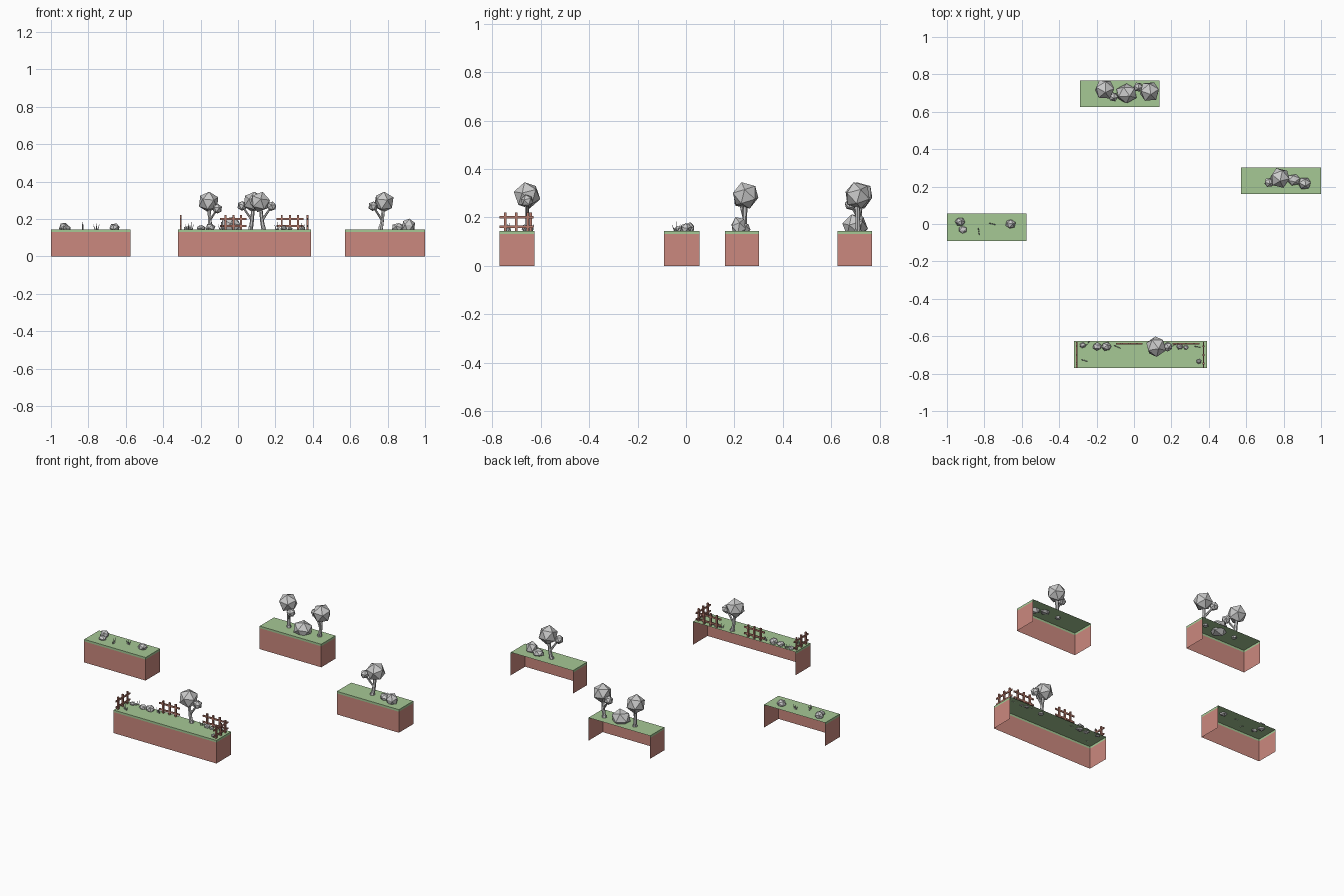
import bpy, bmesh, math, random
from mathutils import Vector, Matrix

if "Cube" in bpy.data.objects:
    bpy.data.objects.remove(bpy.data.objects["Cube"])

random.seed(4)
TOP = 0.144      # height of the grass surface
BAND = 0.131     # lower edge of the grass strip


def material(name, rgb):
    m = bpy.data.materials.new(name)
    m.diffuse_color = (*rgb, 1)
    m.use_nodes = True
    m.node_tree.nodes["Principled BSDF"].inputs["Base Color"].default_value = m.diffuse_color
    return m


SOIL = material("soil", (0.60, 0.25, 0.21))
GRASS = material("grass", (0.38, 0.58, 0.30))
WOOD = material("fence_wood", (0.48, 0.20, 0.15))


def finish(bm, name, mat=None):
    me = bpy.data.meshes.new(name)
    bm.to_mesh(me)
    bm.free()
    if mat:
        me.materials.append(mat)
    ob = bpy.data.objects.new(name, me)
    bpy.context.collection.objects.link(ob)
    return ob


def limb(bm, a, b, r1, r2, sides=6):
    """Tapered cylinder from a to b."""
    a, b = Vector(a), Vector(b)
    d = b - a
    mat = Matrix.Translation((a + b) / 2) @ d.to_track_quat('Z', 'Y').to_matrix().to_4x4()
    bmesh.ops.create_cone(bm, cap_ends=True, segments=sides, radius1=r1,
                          radius2=r2, depth=d.length, matrix=mat)


def box(bm, centre, size):
    bmesh.ops.create_cube(bm, size=1, matrix=Matrix.Translation(centre) @ Matrix.Diagonal((*size, 1)))


def ball(bm, centre, radii, turn=(0, 0, 0)):
    rot = Matrix.Rotation(turn[2], 4, 'Z') @ Matrix.Rotation(turn[0], 4, 'X')
    bmesh.ops.create_icosphere(bm, subdivisions=1, radius=1,
                               matrix=Matrix.Translation(centre) @ Matrix.Diagonal((*radii, 1)) @ rot)


def wall_strip(bm, x0, x1, y0, y1, z0, z1):
    """Left, front and right walls; the back stays open."""
    path = [(x0, y1), (x0, y0), (x1, y0), (x1, y1)]
    low = [bm.verts.new((x, y, z0)) for x, y in path]
    high = [bm.verts.new((x, y, z1)) for x, y in path]
    for i in range(3):
        bm.faces.new((low[i], low[i + 1], high[i + 1], high[i]))
    return high


def platform(name, x0, x1, y0, y1):
    bm = bmesh.new()
    wall_strip(bm, x0, x1, y0, y1, 0, BAND)
    finish(bm, name + "_soil_walls", SOIL)
    bm = bmesh.new()
    high = wall_strip(bm, x0, x1, y0, y1, BAND, TOP)
    bm.faces.new(high)
    finish(bm, name + "_grass_top", GRASS)


def tree(name, base, crown, small):
    """Trunk with one side branch, a large and a small faceted crown."""
    bm = bmesh.new()
    foot = Vector((*base, TOP - 0.01))
    head, side = Vector(crown), Vector(small)
    knee = foot.lerp(Vector((head.x, head.y, 0.25)), 0.5)
    limb(bm, foot, foot + Vector((0, 0, 0.025)), 0.016, 0.011)
    limb(bm, foot, knee, 0.012, 0.010)
    limb(bm, knee, head, 0.010, 0.009)
    limb(bm, knee, side, 0.007, 0.005)
    finish(bm, name + "_trunk")
    bm = bmesh.new()
    ball(bm, head, (0.057,) * 3, (0.3, 0, random.uniform(0, 1)))
    ball(bm, side, (0.027,) * 3, (0.3, 0, random.uniform(0, 1)))
    finish(bm, name + "_crown")


def rock(name, x, y, r, top):
    bm = bmesh.new()
    half = (top - TOP) * 0.72
    ball(bm, (x, y, top - half), (r, r * 0.9, half), (0.4, 0, random.uniform(0, 3)))
    finish(bm, name)


def tuft(name, x, y, angle):
    """Row of three flat grass blades fanning outwards."""
    bm = bmesh.new()
    u = Vector((math.cos(angle), math.sin(angle), 0))
    for k, h in ((-1, 0.028), (0, 0.042), (1, 0.032)):
        c = Vector((x, y, TOP - 0.002)) + u * 0.007 * k
        tip = c + u * 0.011 * k + Vector((0, 0, h))
        limb(bm, c, tip, 0.0035, 0.0005, 3)
    finish(bm, name)


def fence(name, start, end, posts):
    """Two rails between start and end with posts at given fractions."""
    a, b = Vector((*start, 0)), Vector((*end, 0))
    d = b - a
    along_x = abs(d.x) > abs(d.y)
    bm = bmesh.new()
    for z in (0.162, 0.200):
        size = (d.length, 0.006, 0.010) if along_x else (0.006, d.length, 0.010)
        box(bm, (a + b) / 2 + Vector((0, 0, z)), size)
    for t in posts:
        box(bm, a + d * t + Vector((0, 0, (TOP + 0.22) / 2)), (0.010, 0.010, 0.22 - TOP))
    finish(bm, name, WOOD)


# platforms
platform("left_platform", -1.0, -0.576, -0.09, 0.055)
platform("back_platform", -0.288, 0.137, 0.626, 0.767)
platform("right_platform", 0.571, 1.0, 0.16, 0.302)
platform("front_platform", -0.32, 0.39, -0.77, -0.626)

# trees
tree("back_left_tree", (-0.145, 0.71), (-0.157, 0.72, 0.291), (-0.11, 0.68, 0.255))
tree("back_right_tree", (0.067, 0.71), (0.083, 0.708, 0.291), (0.022, 0.732, 0.27))
tree("right_tree", (0.762, 0.238), (0.78, 0.246, 0.291), (0.722, 0.222, 0.268))
tree("front_tree", (0.138, -0.655), (0.118, -0.656, 0.291), (0.18, -0.656, 0.268))

# rocks: x, y, radius, top height
rocks = [(-0.93, 0.012, 0.028, 0.182), (-0.915, -0.03, 0.024, 0.165), (-0.66, 0.0, 0.029, 0.178),
         (-0.04, 0.698, 0.060, 0.217),
         (0.855, 0.236, 0.036, 0.180), (0.912, 0.217, 0.038, 0.205),
         (-0.275, -0.648, 0.018, 0.162), (-0.197, -0.655, 0.025, 0.168), (-0.148, -0.655, 0.028, 0.178),
         (0.245, -0.655, 0.019, 0.165), (0.278, -0.66, 0.014, 0.158), (0.347, -0.735, 0.015, 0.162)]
for i, r in enumerate(rocks):
    rock(f"rock_{i + 1}", *r)

# grass tufts: x, y, direction
tufts = [(-0.83, -0.04, 1.7), (-0.757, 0.0, -0.25),
         (-0.09, -0.657, -0.4), (-0.265, -0.73, -0.3), (0.34, -0.657, -0.2), (-0.25, -0.64, 0.8),
         (0.21, -0.65, 0.6)]
for i, t in enumerate(tufts):
    tuft(f"grass_tuft_{i + 1}", *t)

# fences on the front platform
fence("back_fence_middle", (-0.095, -0.64), (0.045, -0.64), (0.2, 0.5, 0.8))
fence("back_fence_right", (0.205, -0.64), (0.35, -0.64), (0.2, 0.5, 0.8))
fence("side_fence_left", (-0.306, -0.77), (-0.306, -0.63), (0.17, 0.5, 0.83))
fence("side_fence_right", (0.371, -0.77), (0.371, -0.63), (0.17, 0.5, 0.83))
